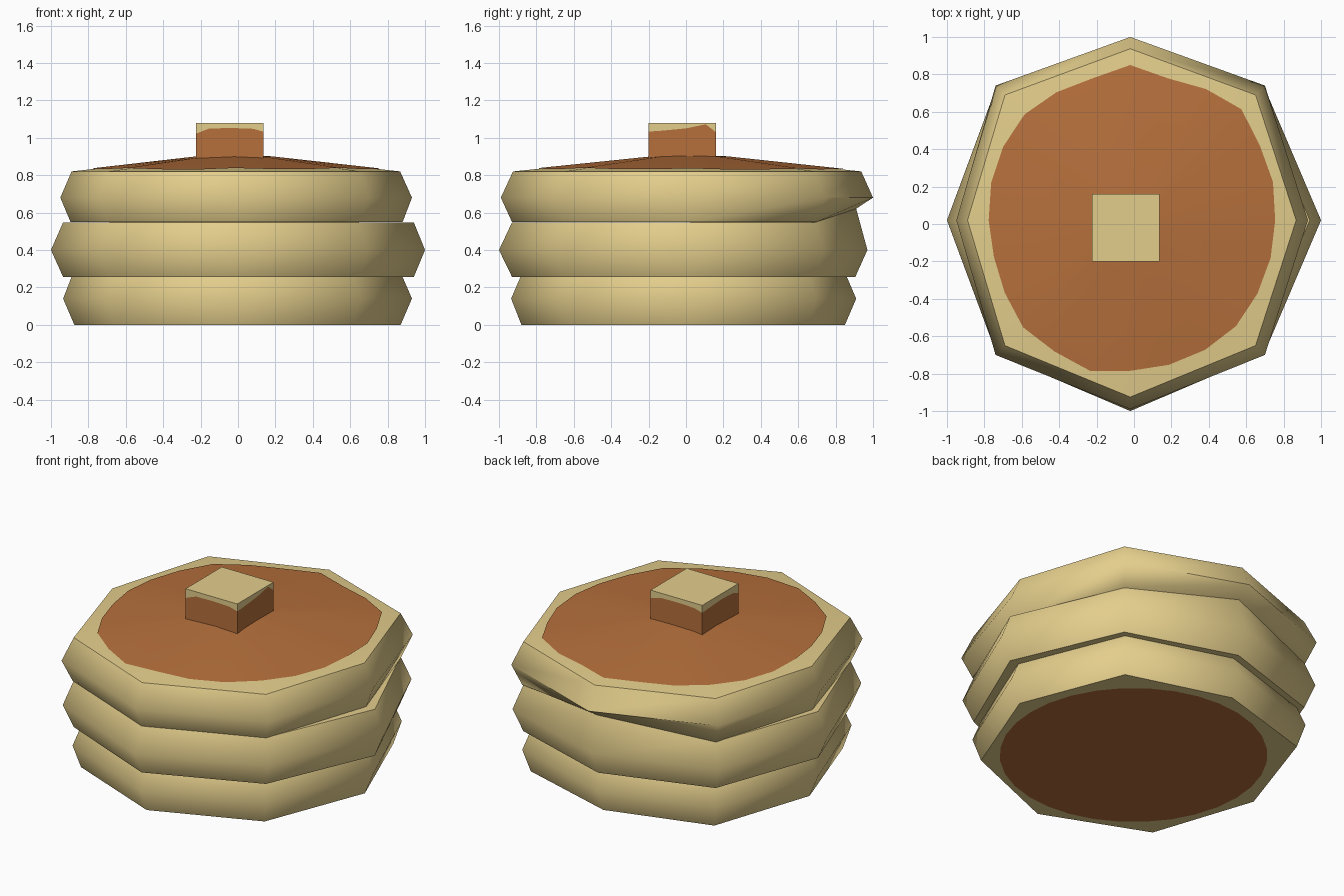
import bpy, bmesh, math

if "Cube" in bpy.data.objects:
    bpy.data.objects.remove(bpy.data.objects["Cube"])


def material(name, rgb):
    m = bpy.data.materials.new(name)
    m.diffuse_color = (*rgb, 1)
    m.use_nodes = True
    m.node_tree.nodes["Principled BSDF"].inputs["Base Color"].default_value = m.diffuse_color
    return m


TAN = material("pale_batter", (0.775, 0.617, 0.262))
BROWN = material("griddle_brown", (0.47, 0.162, 0.045))


def finish(bm, name, mats, angle=55):
    bmesh.ops.recalc_face_normals(bm, faces=bm.faces)
    me = bpy.data.meshes.new(name)
    bm.to_mesh(me)
    bm.free()
    ob = bpy.data.objects.new(name, me)
    bpy.context.collection.objects.link(ob)
    for m in mats:
        me.materials.append(m)
    bpy.ops.object.select_all(action='DESELECT')
    ob.select_set(True)
    bpy.context.view_layer.objects.active = ob
    bpy.ops.object.shade_smooth_by_angle(angle=math.radians(angle))
    return ob


CX, CY = -0.02, 0.02


def octagon(x0, x1, y0, y1, d):
    """Slightly uneven octagon: axis extents and half-size of the diagonals."""
    return [(x1, CY), (CX + d, CY + d), (CX, y1), (CX - d, CY + d),
            (x0, CY), (CX - d, CY - d), (CX, y0), (CX + d, CY - d)]


def pancake(name, rings, dome=None, lift=()):
    """rings: (z, octagon); lift: {ring: z} raises the back corner."""
    bm = bmesh.new()
    lift = dict(lift)
    loops = []
    for k, (z, pts) in enumerate(rings):
        loops.append([bm.verts.new((x, y, lift[k] if k in lift and i == 2 else z))
                      for i, (x, y) in enumerate(pts)])
    if dome:
        r, zr, zc = dome
        loops.append([bm.verts.new((CX + r * math.cos(i * math.pi / 4),
                                    CY + r * math.sin(i * math.pi / 4), zr)) for i in range(8)])
    for a, b in zip(loops, loops[1:]):
        for i in range(8):
            j = (i + 1) % 8
            bm.faces.new((a[i], a[j], b[j], b[i]))
    # fan caps
    for loop, zc in ((loops[0], rings[0][0]), (loops[-1], dome[2] if dome else rings[-1][0])):
        c = bm.verts.new((CX, CY, zc))
        for i in range(8):
            bm.faces.new((loop[i], loop[(i + 1) % 8], c))
    return finish(bm, name, [TAN])


# Three stacked pancakes
pancake("bottom_pancake", [
    (0.0, octagon(-0.875, 0.87, -0.88, 0.85, 0.64)),
    (0.14, octagon(-0.935, 0.93, -0.935, 0.91, 0.675)),
    (0.256, octagon(-0.89, 0.88, -0.885, 0.86, 0.64))])
pancake("middle_pancake", [
    (0.256, octagon(-0.935, 0.94, -0.93, 0.905, 0.67)),
    (0.40, octagon(-1.0, 1.0, -1.0, 0.97, 0.715)),
    (0.548, octagon(-0.935, 0.94, -0.93, 0.91, 0.67))], lift={2: 0.62})
TOP = octagon(-0.89, 0.867, -0.925, 0.937, 0.67)
pancake("top_pancake", [
    (0.549, octagon(-0.895, 0.88, -0.93, 0.91, 0.675)),
    (0.68, octagon(-0.95, 0.93, -0.99, 1.0, 0.72)),
    (0.82, TOP)], dome=(0.2, 0.897, 0.905), lift={0: 0.621})


def rim_distance(a):
    """Distance from the centre to the top rim at angle a."""
    i = int(a / (math.pi / 4) + 1e-6) % 8
    (ax, ay), (bx, by) = [(p[0] - CX, p[1] - CY) for p in (TOP[i], TOP[(i + 1) % 8])]
    c, s = math.cos(a), math.sin(a)
    return (ax * by - ay * bx) / (c * (by - ay) - s * (bx - ax))


# Browned patch on the top, radii every 15 degrees, following the dome
RADII = [.775, .79, .80, .84, .81, .785, .83, .785, .79, .80, .785, .77,
         .757, .755, .775, .81, .81, .833, .805, .80, .80, .80, .785, .777]
bm = bmesh.new()
inner, outer = [], []
for k, r in enumerate(RADII):
    a = k * math.pi / 12
    c, s = math.cos(a), math.sin(a)
    ri = 0.2 * math.cos(math.pi / 8) / math.cos(a % (math.pi / 4) - math.pi / 8)
    t = (r - ri) / (rim_distance(a) - ri)
    inner.append(bm.verts.new((CX + ri * c, CY + ri * s, 0.901)))
    outer.append(bm.verts.new((CX + r * c, CY + r * s, 0.897 + (0.82 - 0.897) * t + 0.004)))
centre = bm.verts.new((CX, CY, 0.909))
for i in range(24):
    j = (i + 1) % 24
    bm.faces.new((inner[i], outer[i], outer[j], inner[j]))
    bm.faces.new((centre, inner[i], inner[j]))
finish(bm, "browned_top", [BROWN])

# Browned patch on the underside
bm = bmesh.new()
bmesh.ops.create_circle(bm, cap_ends=True, segments=32, radius=0.765)
for v in bm.verts:
    v.co.x -= 0.005
    v.co.y -= 0.01
    v.co.z = -0.002
ob = finish(bm, "browned_underside", [BROWN])
ob.data.flip_normals() if ob.data.polygons[0].normal.z > 0 else None

# Butter pat: wavy line splits brown sides from the pale top
X0, X1, Y0, Y1 = -0.225, 0.135, -0.2, 0.16
corners = [(X0, Y0), (X1, Y0), (X1, Y1), (X0, Y1)]
waves = [[1.022, 1.05, 1.052, 1.048], [1.033, 1.038, 1.05, 1.072],
         [1.03, 1.05, 1.052, 1.048], [1.033, 1.038, 1.045, 1.04]]
bm = bmesh.new()
low, mid, high = [], [], []
for k in range(4):
    (ax, ay), (bx, by) = corners[k], corners[(k + 1) % 4]
    for t, z in zip((0, 0.2, 0.55, 0.85), waves[k]):
        x, y = ax + (bx - ax) * t, ay + (by - ay) * t
        low.append(bm.verts.new((x, y, 0.87)))
        mid.append(bm.verts.new((x, y, z)))
        high.append(bm.verts.new((x, y, 1.08)))
for i in range(16):
    j = (i + 1) % 16
    bm.faces.new((low[i], low[j], mid[j], mid[i])).material_index = 1
    bm.faces.new((mid[i], mid[j], high[j], high[i]))
bm.faces.new(high)
bm.faces.new(low[::-1])
finish(bm, "butter_pat", [TAN, BROWN], 30)
